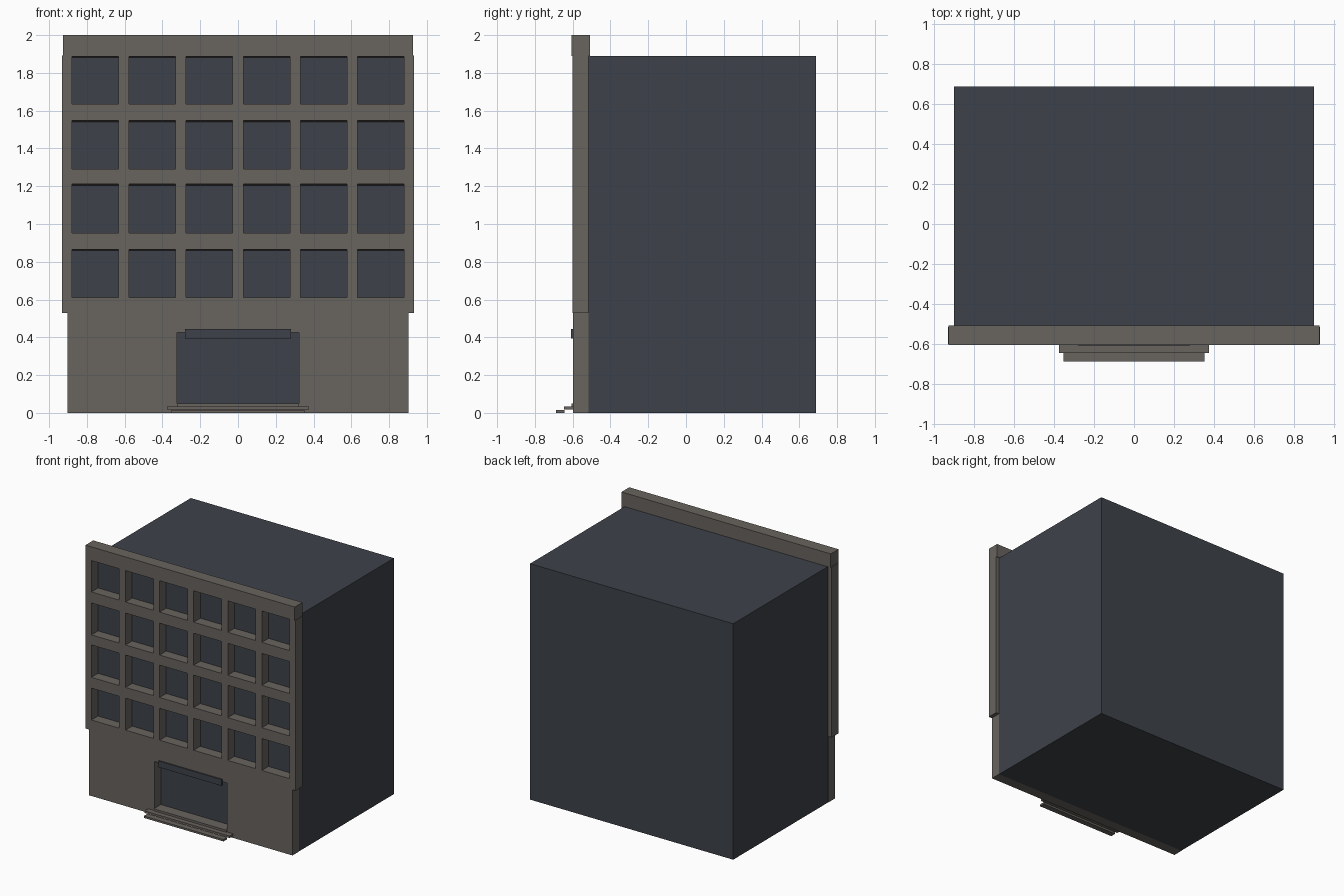
import bpy, bmesh

if "Cube" in bpy.data.objects:
    bpy.data.objects.remove(bpy.data.objects["Cube"])


def material(name, rgb):
    m = bpy.data.materials.new(name)
    m.diffuse_color = (*rgb, 1.0)
    m.use_nodes = True
    m.node_tree.nodes["Principled BSDF"].inputs["Base Color"].default_value = m.diffuse_color
    return m


STONE = material("grey brown stone", (0.138, 0.125, 0.112))
SLATE = material("dark slate", (0.048, 0.054, 0.067))


def add_box(bm, x0, x1, y0, y1, z0, z1, back_drop=0.0):
    """Box; back_drop lowers the rear top edge for a sloping soffit."""
    v = [bm.verts.new((x, y, z - (back_drop if z == z1 and y == y1 else 0)))
         for z in (z0, z1) for y in (y0, y1) for x in (x0, x1)]
    for f in ((0, 2, 3, 1), (4, 5, 7, 6), (0, 1, 5, 4),
              (2, 6, 7, 3), (0, 4, 6, 2), (1, 3, 7, 5)):
        bm.faces.new([v[i] for i in f])


def make(name, boxes, mat):
    bm = bmesh.new()
    for b in boxes:
        add_box(bm, *b)
    me = bpy.data.meshes.new(name)
    bm.to_mesh(me)
    bm.free()
    me.materials.append(mat)
    ob = bpy.data.objects.new(name, me)
    bpy.context.collection.objects.link(ob)
    return ob


def cut(ob, boxes):
    """Cut box-shaped openings and drop the cutter."""
    cutter = make("cutter", boxes, STONE)
    cutter.hide_render = True
    mod = ob.modifiers.new("openings", 'BOOLEAN')
    mod.operation = 'DIFFERENCE'
    mod.solver = 'EXACT'
    mod.object = cutter
    bpy.context.view_layer.objects.active = ob
    bpy.ops.object.modifier_apply(modifier=mod.name)
    bpy.data.objects.remove(cutter)


WALL = -0.517     # front of the building block
FRONT = -0.601    # front of the facade

# Building block, also seen as the dark panes behind the openings
make("building_block", [(-0.9, 0.9, WALL, 0.688, 0, 1.89)], SLATE)

# Upper facade with a grid of windows
upper = make("upper_facade", [(-0.931, 0.931, FRONT, -0.515, 0.528, 1.892)], STONE)
windows = []
for col in range(6):
    cx = (col - 2.5) * 0.302
    for z0, z1 in ((0.61, 0.867), (0.952, 1.213), (1.292, 1.549), (1.636, 1.889)):
        windows.append((cx - 0.123, cx + 0.123, FRONT - 0.02, -0.5, z0, z1, 0.01))
cut(upper, windows)

# Ground floor with the entrance opening
base = make("ground_floor_facade", [(-0.902, 0.902, FRONT + 0.003, -0.515, 0, 0.528)], STONE)
cut(base, [(-0.322, 0.322, -0.65, -0.5, 0.05, 0.425)])

# Cornice along the roof edge
make("cornice", [(-0.927, 0.927, -0.606, -0.508, 1.89, 2.0)], STONE)

# Dark plate over the entrance
make("entrance_plate", [(-0.28, 0.28, -0.608, -0.59, 0.395, 0.445)], SLATE)

# Entrance steps
make("entrance_steps", [
    (-0.353, 0.353, -0.688, -0.642, 0.0, 0.015),
    (-0.376, 0.376, -0.645, -0.59, 0.017, 0.033),
    (-0.322, 0.322, -0.606, -0.59, 0.033, 0.05),
], STONE)
